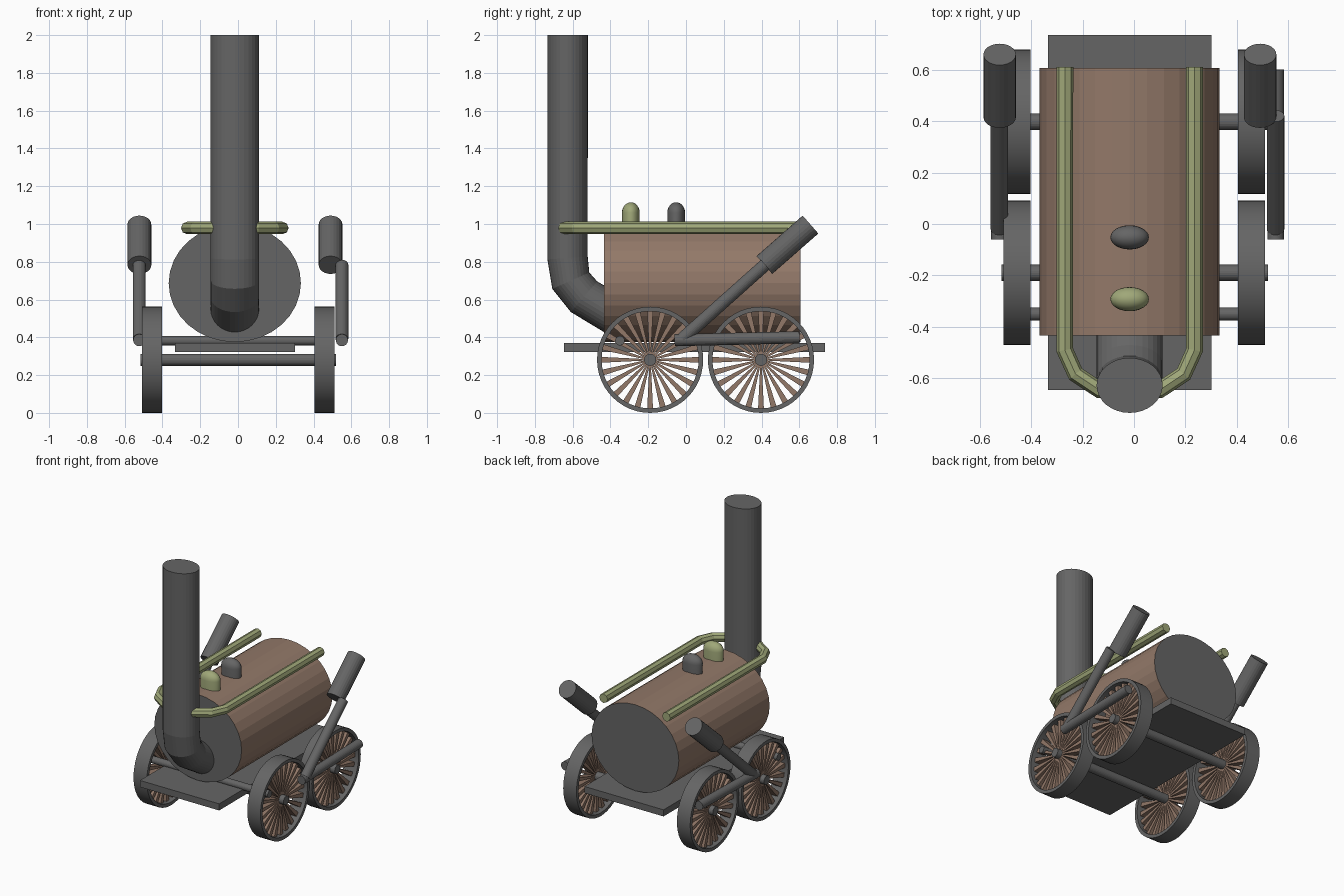
import bpy, bmesh, math
from mathutils import Vector, Matrix

old = bpy.data.objects.get("Cube")
if old:
    bpy.data.objects.remove(old, do_unlink=True)


def material(name, rgb):
    m = bpy.data.materials.new(name)
    m.use_nodes = True
    m.diffuse_color = (*rgb, 1)
    m.node_tree.nodes["Principled BSDF"].inputs["Base Color"].default_value = (*rgb, 1)
    return m


IRON = material("dark iron", (0.13, 0.13, 0.13))
BROWN = material("brown wood", (0.29, 0.19, 0.14))
BRASS = material("pale brass", (0.35, 0.39, 0.19))
CENTRE = -0.017  # the body sits slightly off the middle


def finish(name, bm, *mats):
    bmesh.ops.recalc_face_normals(bm, faces=bm.faces)
    mesh = bpy.data.meshes.new(name)
    bm.to_mesh(mesh)
    bm.free()
    for m in mats:
        mesh.materials.append(m)
    ob = bpy.data.objects.new(name, mesh)
    bpy.context.collection.objects.link(ob)
    return ob


def rod(name, a, b, r, mat, sides=24):
    """Capped cylinder between two points."""
    a, b = Vector(a), Vector(b)
    turn = (b - a).to_track_quat('Z', 'Y').to_matrix().to_4x4()
    bm = bmesh.new()
    bmesh.ops.create_cone(bm, cap_ends=True, segments=sides, radius1=r, radius2=r,
                          depth=(b - a).length, matrix=Matrix.Translation((a + b) / 2) @ turn)
    return finish(name, bm, mat)


def tube(name, points, r, mat, res):
    """Pipe swept along a path."""
    cu = bpy.data.curves.new(name, 'CURVE')
    cu.dimensions = '3D'
    cu.bevel_depth = r
    cu.bevel_resolution = res
    cu.use_fill_caps = True
    sp = cu.splines.new('POLY')
    sp.points.add(len(points) - 1)
    for p, co in zip(sp.points, points):
        p.co = (*co, 1)
    sp.use_smooth = False
    cu.materials.append(mat)
    ob = bpy.data.objects.new(name, cu)
    bpy.context.collection.objects.link(ob)
    return ob


def lathe(name, profile, mat, steps, closed=False):
    """Spin an (x, radius) profile about the x axis."""
    bm = bmesh.new()
    vs = [bm.verts.new((x, 0, r)) for x, r in profile]
    pairs = list(zip(vs, vs[1:])) + ([(vs[-1], vs[0])] if closed else [])
    edges = [bm.edges.new(p) for p in pairs]
    bmesh.ops.spin(bm, geom=vs + edges, cent=(0, 0, 0), axis=(1, 0, 0),
                   angle=math.tau, steps=steps)
    bmesh.ops.remove_doubles(bm, verts=bm.verts, dist=0.0001)
    return finish(name, bm, mat)


# Base plate
bm = bmesh.new()
bmesh.ops.create_cube(bm, size=1)
bmesh.ops.scale(bm, verts=bm.verts, vec=(0.635, 1.38, 0.048))
bmesh.ops.translate(bm, verts=bm.verts, vec=(CENTRE, 0.045, 0.347))
finish("base_plate", bm, IRON)

# Boiler: brown barrel with iron ends
bm = bmesh.new()
bmesh.ops.create_cone(bm, cap_ends=True, segments=32, radius1=1, radius2=1, depth=1.04,
                      matrix=Matrix.Rotation(math.pi / 2, 4, 'X'))
bmesh.ops.scale(bm, verts=bm.verts, vec=(0.35, 1, 0.312))
bmesh.ops.translate(bm, verts=bm.verts, vec=(CENTRE, 0.086, 0.687))
bm.normal_update()
for f in bm.faces:
    f.material_index = 1 if abs(f.normal.y) > 0.9 else 0
finish("boiler", bm, BROWN, IRON)

# Chimney: bent pipe, a little wider than deep
chimney = tube("chimney", [(0, -0.627, 2), (0, -0.627, 0.82), (0, -0.61, 0.70),
                           (0, -0.54, 0.615), (0, -0.38, 0.52)], 0.107, IRON, 14)
chimney.scale.x = 1.2
chimney.location.x = CENTRE

# Handrail running round the chimney
half = [(0.252, 0.61), (0.252, -0.49), (0.21, -0.583), (0.117, -0.645)]
path = [(x, y, 0.979) for x, y in half]
path += [(-x, y, z) for x, y, z in reversed(path)]
rail = tube("handrail", path, 0.033, BRASS, 2)
rail.location.x = CENTRE

# Domes on top of the boiler
for name, y, mat in (("front_dome", -0.292, BRASS), ("rear_dome", -0.052, IRON)):
    bm = bmesh.new()
    bmesh.ops.create_uvsphere(bm, u_segments=24, v_segments=12, radius=1)
    bmesh.ops.scale(bm, verts=bm.verts, vec=(0.075, 0.047, 0.055))
    for v in bm.verts:
        if v.co.z < -0.001:
            v.co.z -= 0.09
            if v.co.z < -0.1:
                v.co.z = -0.12
    bmesh.ops.translate(bm, verts=bm.verts, vec=(CENTRE, y, 1.06))
    finish(name, bm, mat)

# Wheels with tapered spokes
WHEEL_Z, SPOKES = 0.281, 24
for end, y in (("front", -0.19), ("rear", 0.397)):
    rod(end + "_axle", (-0.515, y, WHEEL_Z), (0.52, y, WHEEL_Z), 0.032, IRON)
    for side, x in (("left", 0.457), ("right", -0.455)):
        tyre = lathe(f"{end}_{side}_tyre", [(-0.053, 0.281), (0.053, 0.281),
                     (0.053, 0.257), (-0.053, 0.257)], IRON, 48, True)
        bm = bmesh.new()
        for i in range(SPOKES):
            new = bmesh.ops.create_cube(bm, size=1)["verts"]
            for v in new:
                outer = v.co.z > 0
                v.co = (v.co.x * 0.05, v.co.y * (0.031 if outer else 0.008),
                        0.262 if outer else 0.025)
            bmesh.ops.rotate(bm, verts=new, cent=(0, 0, 0),
                             matrix=Matrix.Rotation(math.tau * i / SPOKES, 3, 'X'))
        spokes = finish(f"{end}_{side}_spokes", bm, BROWN)
        for ob in (tyre, spokes):
            ob.location = (x, y, WHEEL_Z)

# Cross rod over the base plate
rod("cross_rod", (-0.5, -0.35, 0.382), (0.5, -0.35, 0.382), 0.025, IRON)

# Drive gear on each side: cylinder, piston rod and connecting rod
for side, x_cyl, x_rod in (("left", 0.49, 0.55), ("right", -0.522, -0.523)):
    rod(side + "_steam_cylinder", (x_cyl, 0.415, 0.783), (x_cyl, 0.659, 0.997), 0.063, IRON)
    rod(side + "_piston_rod", (x_rod, -0.02, 0.392), (x_rod, 0.42, 0.785), 0.034, IRON)
    rod(side + "_connecting_rod", (x_rod, -0.06, 0.385), (x_rod, 0.6, 0.4), 0.032, IRON)

# Smooth the small round parts, keeping edges sharp
bpy.ops.object.select_all(action='DESELECT')
for ob in bpy.context.collection.objects:
    if ob.type == 'MESH' and ob.name.endswith(("dome", "tyre")):
        ob.select_set(True)
        bpy.context.view_layer.objects.active = ob
bpy.ops.object.shade_smooth_by_angle(angle=math.radians(35))
